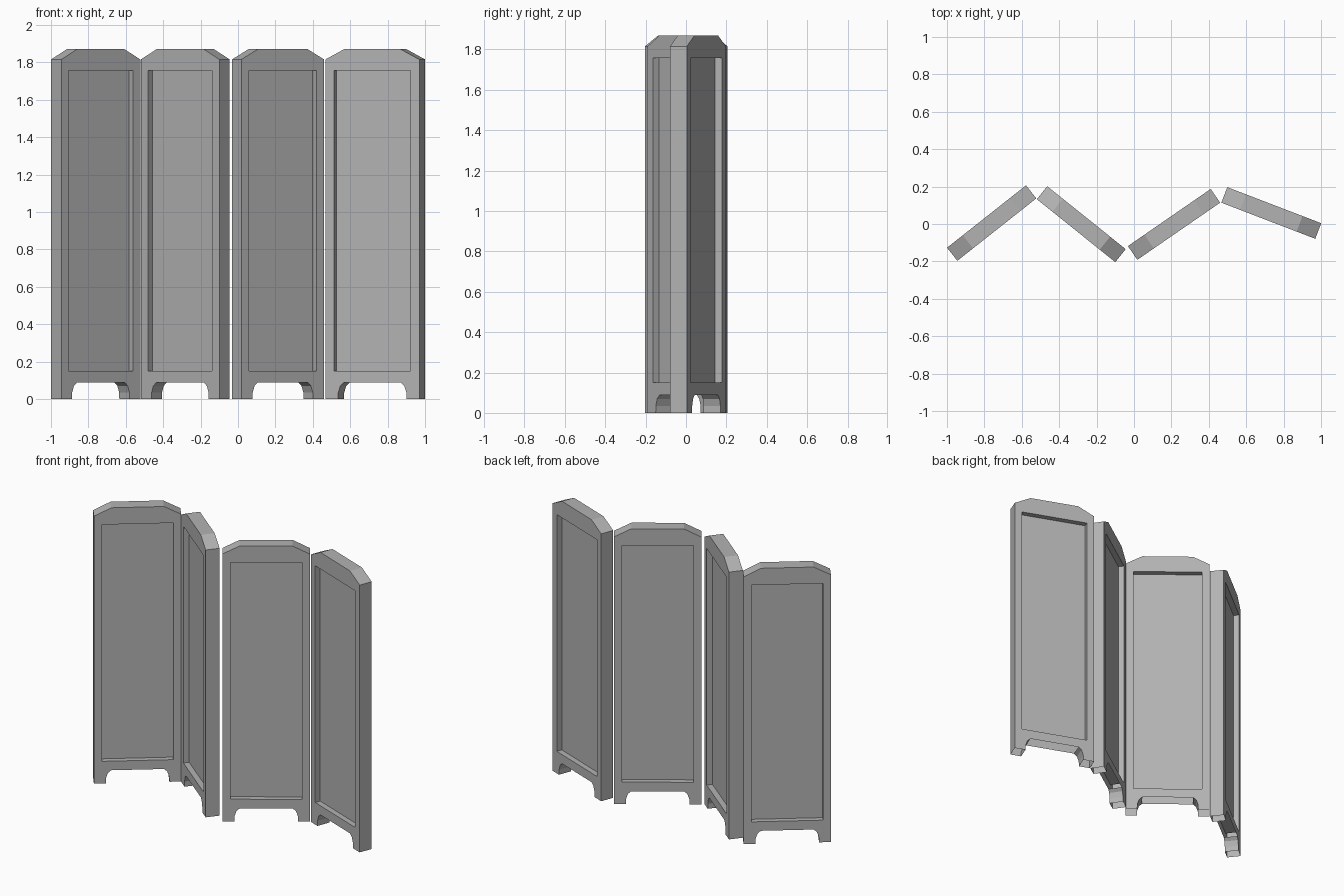
import bpy, bmesh
from math import radians
from mathutils import Matrix

if "Cube" in bpy.data.objects:
    bpy.data.objects.remove(bpy.data.objects["Cube"])

W, T, RECESS = 0.269, 0.089, 0.037   # half width, thickness, recess depth
IN_W, IN_LO, IN_HI = 0.22, 0.15, 1.757   # recessed opening
ARCH = 0.088

# Right half of the frame: foot arch, shoulder, crown, then the opening
HALF = [(0, ARCH), (0.163, ARCH), (0.183, 0.07), (0.195, 0.035), (0.196, 0), (W, 0), (W, 1.815),
        (0.162, 1.87), (0, 1.87), (0, IN_HI), (IN_W, IN_HI), (IN_W, IN_LO), (0, IN_LO)]

grey = bpy.data.materials.new("mid_grey")
grey.diffuse_color = (0.45, 0.45, 0.45, 1)
grey.use_nodes = True
grey.node_tree.nodes["Principled BSDF"].inputs["Base Color"].default_value = grey.diffuse_color


def finish(bm, name):
    me = bpy.data.meshes.new(name)
    bm.to_mesh(me)
    bm.free()
    me.materials.append(grey)
    return me


def frame_mesh():
    bm = bmesh.new()
    face = bm.faces.new([bm.verts.new((x, -T / 2, z)) for x, z in HALF])
    ext = bmesh.ops.extrude_face_region(bm, geom=[face], use_keep_orig=True)
    moved = [g for g in ext["geom"] if isinstance(g, bmesh.types.BMVert)]
    bmesh.ops.translate(bm, verts=moved, vec=(0, T, 0))
    bmesh.ops.recalc_face_normals(bm, faces=bm.faces)

    # open the centre seam so the mirrored halves join, and the hollow underside
    def flat(f, axis, value):
        return all(abs(v.co[axis] - value) < 1e-5 for v in f.verts)
    gone = [f for f in bm.faces if flat(f, 0, 0) or flat(f, 2, 0) or flat(f, 2, ARCH)]
    bmesh.ops.delete(bm, geom=gone, context='FACES')
    return finish(bm, "screen_frame")


def infill_mesh():
    bm = bmesh.new()
    size = Matrix.Diagonal((2 * IN_W, T - 2 * RECESS, IN_HI - IN_LO, 1))
    bmesh.ops.create_cube(bm, size=1, matrix=Matrix.Translation((0, 0, (IN_LO + IN_HI) / 2)) @ size)
    return finish(bm, "screen_infill")


frame, infill = frame_mesh(), infill_mesh()

# Four folding panels: centre x, centre y, angle
for i, (x, y, a) in enumerate([(-0.761, 0.005, 38.3), (-0.282, -0.001, -38.7),
                               (0.214, -0.002, 34.6), (0.734, 0.059, -21)], 1):
    for name, me in (("panel_frame", frame), ("panel_infill", infill)):
        ob = bpy.data.objects.new(f"{name}_{i}", me)
        bpy.context.collection.objects.link(ob)
        ob.location = (x, y, 0)
        ob.rotation_euler.z = radians(a)
        if me is frame:
            mod = ob.modifiers.new("mirror", 'MIRROR')
            mod.use_clip = True
